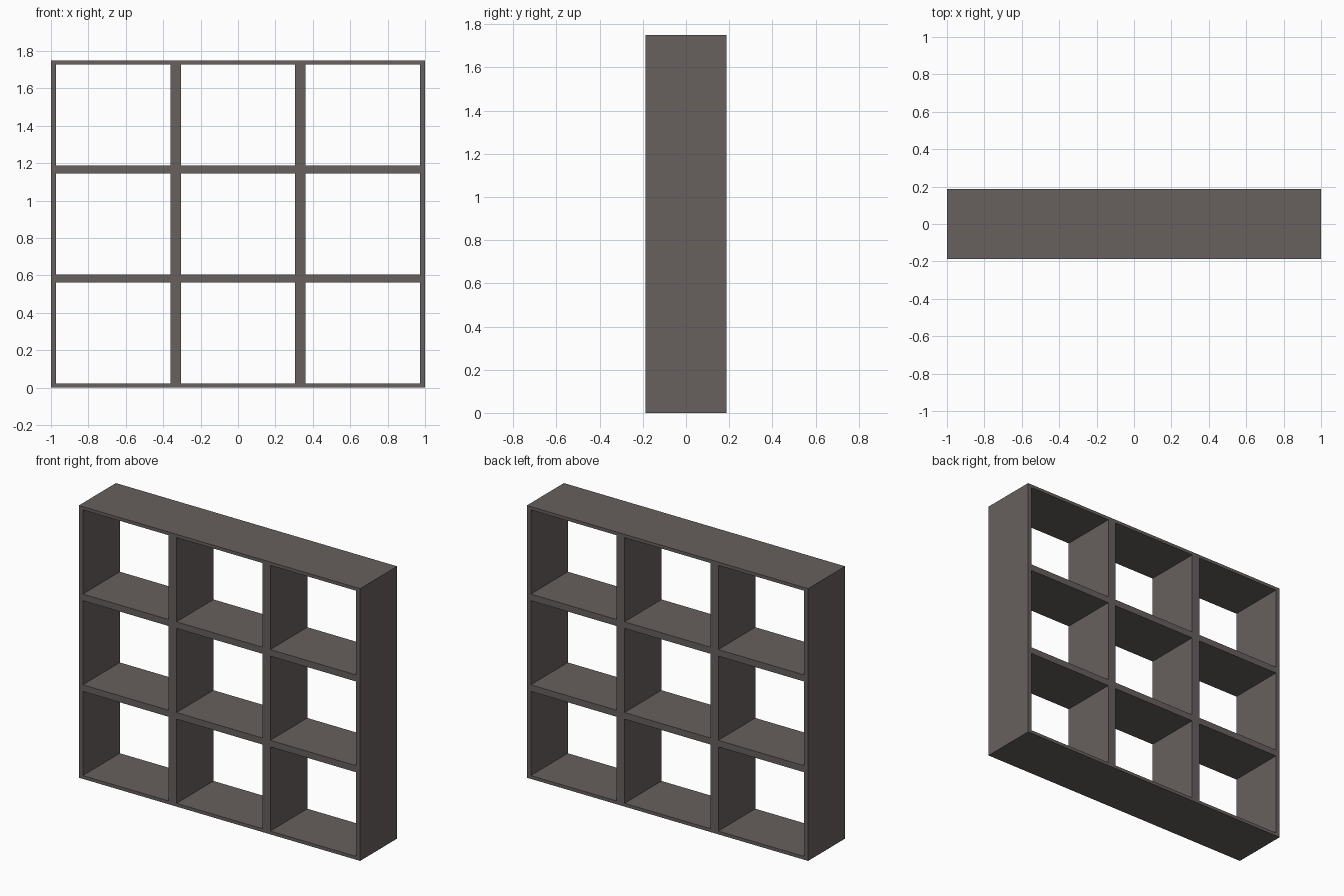
import bpy, bmesh

if "Cube" in bpy.data.objects:
    bpy.data.objects.remove(bpy.data.objects["Cube"])

WIDTH, HEIGHT, DEPTH = 2.0, 1.75, 0.376
COLS, ROWS = 3, 3
WALL_X, WALL_Z = 0.028, 0.021   # wall thickness of one cubby

def cuts(start, size, count, wall):
    """Board edges along one axis; odd spans are openings, even spans are boards."""
    step = size / count
    out = [start]
    for i in range(count):
        out += [start + i * step + wall, start + (i + 1) * step - wall]
    return out + [start + size]

xs = cuts(-WIDTH / 2, WIDTH, COLS, WALL_X)
zs = cuts(0, HEIGHT, ROWS, WALL_Z)

# Front face of the lattice, with the cubby openings left out
bm = bmesh.new()
grid = [[bm.verts.new((x, -DEPTH / 2, z)) for z in zs] for x in xs]
for i in range(len(xs) - 1):
    for j in range(len(zs) - 1):
        if not (i % 2 and j % 2):
            bm.faces.new((grid[i][j], grid[i + 1][j], grid[i + 1][j + 1], grid[i][j + 1]))

# Extrude to full depth, keeping the front face
ret = bmesh.ops.extrude_face_region(bm, geom=bm.faces[:], use_keep_orig=True)
back = [g for g in ret["geom"] if isinstance(g, bmesh.types.BMVert)]
bmesh.ops.translate(bm, verts=back, vec=(0, DEPTH, 0))
bmesh.ops.recalc_face_normals(bm, faces=bm.faces[:])

mesh = bpy.data.meshes.new("shelf_frame")
bm.to_mesh(mesh)
bm.free()
shelf = bpy.data.objects.new("shelf_frame", mesh)
bpy.context.collection.objects.link(shelf)

# Dark warm grey
mat = bpy.data.materials.new("dark_grey_wood")
mat.diffuse_color = (0.135, 0.117, 0.112, 1)
mat.use_nodes = True
mat.node_tree.nodes["Principled BSDF"].inputs["Base Color"].default_value = mat.diffuse_color
mesh.materials.append(mat)
